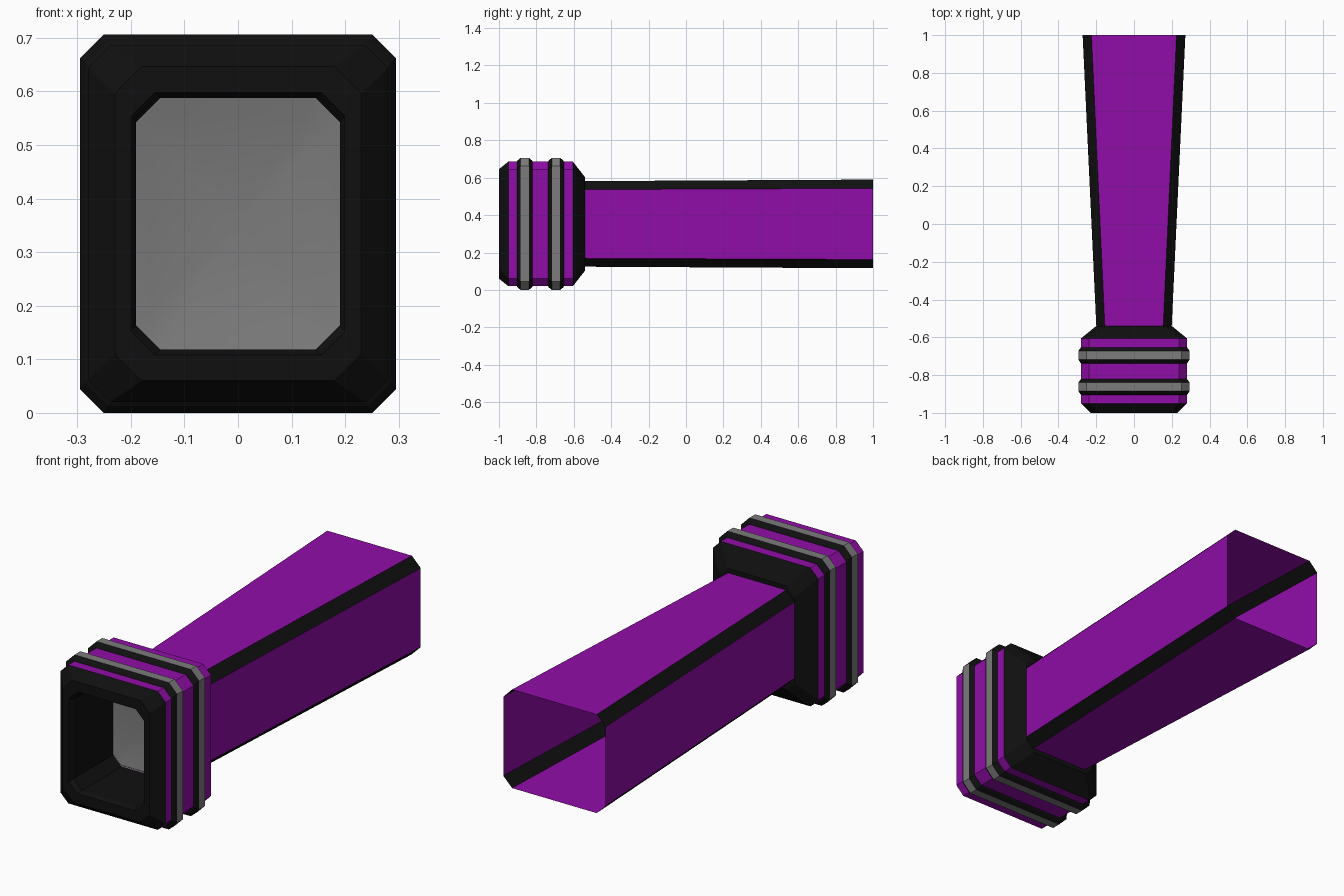
import bpy
import bmesh

if "Cube" in bpy.data.objects:
    bpy.data.objects.remove(bpy.data.objects["Cube"])

MID_Z = 0.353


def material(name, colour):
    mat = bpy.data.materials.new(name)
    mat.use_nodes = True
    mat.diffuse_color = (*colour, 1)
    bsdf = mat.node_tree.nodes["Principled BSDF"]
    bsdf.inputs["Base Color"].default_value = (*colour, 1)
    bsdf.inputs["Roughness"].default_value = 0.7
    return mat


BLACK, PURPLE, GREY = range(3)
PALETTE = [
    material("black", (0.005, 0.005, 0.005)),
    material("purple", (0.28, 0.004, 0.39)),
    material("grey", (0.2, 0.2, 0.2)),
]


def section(bm, y, hx, hz, c):
    """Rectangle with cut corners, counter-clockwise seen from the front."""
    corners = [(hx, c - hz), (hx, hz - c), (hx - c, hz), (c - hx, hz),
               (-hx, hz - c), (-hx, c - hz), (c - hx, -hz), (hx - c, -hz)]
    return [bm.verts.new((x, y, MID_Z + z)) for x, z in corners]


def loft(name, sections, colour, cap_start=False, smooth=False):
    """Skin the sections; colour(band, side) picks each face's material."""
    bm = bmesh.new()
    rings = [section(bm, *s) for s in sections]
    for band, (a, b) in enumerate(zip(rings, rings[1:])):
        for i in range(8):
            j = (i + 1) % 8
            face = bm.faces.new((a[i], b[i], b[j], a[j]))
            face.material_index = colour(band, i)
            face.smooth = smooth
    if cap_start:
        face = bm.faces.new(rings[0])
        face.material_index = colour(0, 0)
        face.smooth = smooth
    mesh = bpy.data.meshes.new(name)
    bm.to_mesh(mesh)
    bm.free()
    for mat in PALETTE:
        mesh.materials.append(mat)
    obj = bpy.data.objects.new(name, mesh)
    bpy.context.collection.objects.link(obj)
    return obj


# Flared hollow shaft with black cut corners, open at the back
loft("shaft",
     [(-0.68, 0.193, 0.228, 0.045), (1.0, 0.272, 0.237, 0.047)],
     lambda band, side: BLACK if side % 2 else PURPLE)

# Collar: socket wall, rim, purple body and sloped black back
collar = [
    (-0.68, 0.19, 0.235, 0.045, BLACK),
    (-0.98, 0.19, 0.235, 0.045, BLACK),
    (-1.0, 0.20, 0.245, 0.045, BLACK),
    (-1.0, 0.23, 0.293, 0.05, BLACK),
    (-0.95, 0.28, 0.333, 0.042, PURPLE),
    (-0.605, 0.28, 0.333, 0.042, BLACK),
    (-0.54, 0.20, 0.25, 0.042, BLACK),
    (-0.54, 0.19, 0.225, 0.042, BLACK),
]
loft("collar", [s[:4] for s in collar], lambda band, side: collar[band][4])

# Two raised bands: grey crest with black bevelled flanks
for name, y in (("front_band", -0.862), ("rear_band", -0.695)):
    loft(name,
         [(y - 0.043, 0.279, 0.332, 0.042), (y - 0.038, 0.284, 0.340, 0.042),
          (y - 0.022, 0.295, 0.353, 0.044), (y + 0.022, 0.295, 0.353, 0.044),
          (y + 0.038, 0.284, 0.340, 0.042), (y + 0.043, 0.279, 0.332, 0.042)],
         lambda band, side: GREY if band == 2 else BLACK)

# Shallow dished floor at the bottom of the socket
floor = []
for t in (0.1, 0.3, 0.5, 0.7, 0.85, 1.0):
    floor.append((-0.68 + 0.03 * (1 - t * t), 0.192 * t, 0.237 * t, 0.045 * t))
loft("socket_floor", floor, lambda band, side: GREY, cap_start=True, smooth=True)
